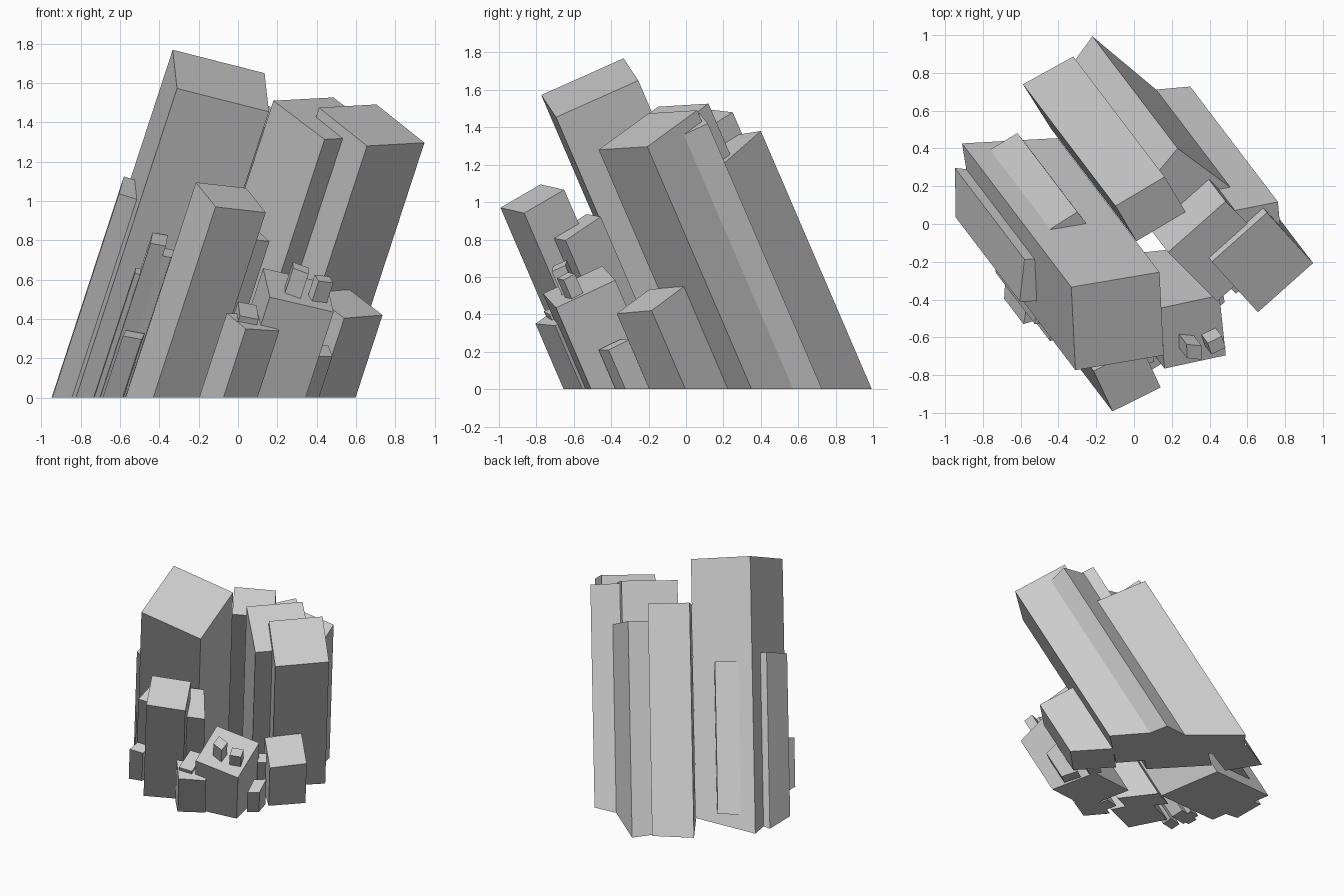
import bpy
import bmesh
from mathutils import Vector

cube = bpy.data.objects.get("Cube")
if cube:
    bpy.data.objects.remove(cube, do_unlink=True)

# One plain grey for the whole cluster
GREY = (0.6, 0.6, 0.6, 1.0)
mat = bpy.data.materials.new("concrete_grey")
mat.use_nodes = True
mat.diffuse_color = GREY
mat.node_tree.nodes["Principled BSDF"].inputs["Base Color"].default_value = GREY

# Every block leans along this direction (per unit of height)
LEAN = Vector((0.327, -0.43, 1.0))


def block(name, a, b, c, height, floor=0.0):
    """Leaning box: three roof corners seen from above, roof height at b.
    The roof is square to the lean and the foot is cut level at floor."""
    a, b, c = Vector(a), Vector(b), Vector(c)
    roof, foot = [], []
    for p in (a, b, c, a + c - b):
        z = height - LEAN.xy.dot(p - b)
        top = Vector((p.x, p.y, z))
        roof.append(top)
        foot.append(top - LEAN * (z - floor))
    bm = bmesh.new()
    up = [bm.verts.new(p) for p in roof]
    low = [bm.verts.new(p) for p in foot]
    bm.faces.new(up)
    bm.faces.new(low[::-1])
    for i in range(4):
        j = (i + 1) % 4
        bm.faces.new((up[i], low[i], low[j], up[j]))
    bmesh.ops.recalc_face_normals(bm, faces=bm.faces[:])
    mesh = bpy.data.meshes.new(name)
    bm.to_mesh(mesh)
    bm.free()
    mesh.materials.append(mat)
    obj = bpy.data.objects.new(name, mesh)
    bpy.context.collection.objects.link(obj)
    return obj


# Main tower with its side and rear annexes
block("main_tower", (-.332, -.334), (.135, -.255), (.157, -.695), 1.65)
block("side_annex", (-.605, -.41), (-.58, -.187), (-.4, -.184), 1.125)
block("rear_annex", (-.443, -.027), (-.3, .064), (-.22, -.038), 1.07, floor=.1)

# Tall towers at the back and on the left
block("back_tower", (-.098, .095), (.162, .25), (.273, .064), 1.48)
block("back_corner_tower", (.062, .197), (.231, .4), (.51, .195), 1.38)
block("middle_tower", (.44, -.41), (.18, -.15), (.485, .12), 1.51)
block("left_tower", (.412, -.2), (.656, -.467), (.948, -.207), 1.28)
block("left_rear_tower", (.46, .057), (.762, .117), (.785, -.14), 1.42)

# Mid-height blocks at the front
block("front_tower", (-.214, -.778), (-.114, -.992), (.141, -.865), .97)
block("front_tower_neighbour", (.015, -.72), (.16, -.644), (.02, -.456), .795)
block("front_house", (.162, -.765), (.486, -.695), (.452, -.378), .435)
block("left_house", (.54, -.37), (.735, -.184), (.567, -.01), .42)

# Roof boxes on the front house
block("roof_box_a", (.28, -.71), (.279, -.637), (.358, -.645), .69)
block("roof_box_b", (.41, -.69), (.39, -.63), (.465, -.594), .625)

# Low blocks filling the gaps
block("low_front_block", (-.057, -.693), (.04, -.805), (.21, -.7), .35)
block("low_front_riser", (0, -.6), (.095, -.57), (.105, -.73), .47)
block("low_left_block", (.41, -.467), (.48, -.414), (.46, -.3), .21)
block("low_left_step", (.41, -.34), (.46, -.3), (.42, -.24), .4)

# Small slabs against the front of the main tower
block("slab_tall", (-.435, -.485), (-.357, -.46), (-.367, -.595), .825)
block("slab_middle", (-.4, -.48), (-.325, -.46), (-.34, -.56), .75)
block("slab_thin", (-.52, -.46), (-.475, -.45), (-.48, -.52), .65)
block("slab_low", (-.57, -.45), (-.475, -.42), (-.49, -.5), .325)
